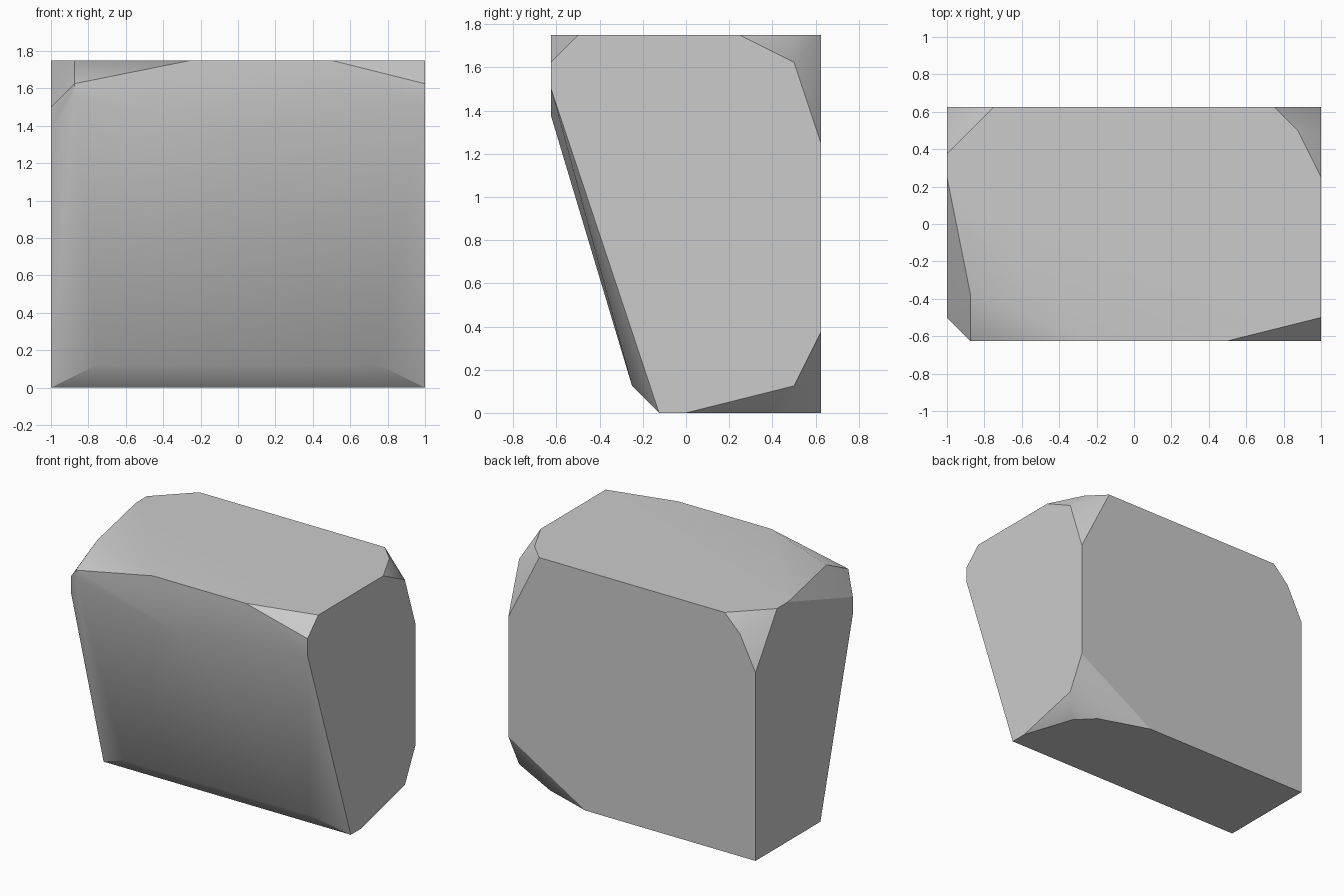
import bpy
import bmesh
import math

if "Cube" in bpy.data.objects:
    bpy.data.objects.remove(bpy.data.objects["Cube"], do_unlink=True)

GRID = 1 / 8  # corner points below are given in grid steps


def make_material(name, colour):
    material = bpy.data.materials.new(name)
    material.use_nodes = True
    material.diffuse_color = colour
    material.node_tree.nodes["Principled BSDF"].inputs["Base Color"].default_value = colour
    return material


# Corner clusters of the chipped stone block
corners = {
    "front_left_top": [(4, -5, 14), (8, -4, 14), (8, -5, 13), (8, -5, 12)],
    "front_left_bottom": [(8, -1, 0), (6, -2, 1)],
    "front_middle": [(0, -5, 11), (-2, -5, 14)],
    "front_right_bottom": [(-8, -1, 0), (-6, -2, 1)],
    "front_right_top": [(-8, -4, 11), (-8, -4, 12), (-7, -5, 13),
                        (-7, -5, 12.5), (-7, -3, 14), (-8, 2, 14)],
    "back_right_top": [(-8, 3, 14), (-6, 5, 14), (-7, 5, 13), (-8, 5, 11)],
    "back_right_bottom": [(-8, 5, 0)],
    "back_left_top": [(8, 2, 14), (8, 4, 13), (8, 5, 10), (7, 4, 14), (6, 5, 14)],
    "back_left_bottom": [(8, 5, 3), (8, 4, 1), (8, 0, 0), (7, 3, 0), (6, 4, 0), (3, 5, 0)],
}

# Wrap the corners in a convex skin and merge flat areas into single faces
bm = bmesh.new()
for cluster in corners.values():
    for point in cluster:
        bm.verts.new([c * GRID for c in point])
hull = bmesh.ops.convex_hull(bm, input=bm.verts)
loose = {g for g in hull["geom_interior"] + hull["geom_unused"]
         if isinstance(g, bmesh.types.BMVert)}
bmesh.ops.delete(bm, geom=list(loose), context="VERTS")
bmesh.ops.dissolve_limit(bm, angle_limit=math.radians(1), verts=bm.verts, edges=bm.edges)
bmesh.ops.recalc_face_normals(bm, faces=bm.faces)

mesh = bpy.data.meshes.new("stone_block")
bm.to_mesh(mesh)
bm.free()
stone_block = bpy.data.objects.new("stone_block", mesh)
bpy.context.collection.objects.link(stone_block)
mesh.materials.append(make_material("stone_grey", (0.6, 0.6, 0.6, 1)))

# Soft shading across shallow edges, crisp chips elsewhere
bpy.ops.object.select_all(action="DESELECT")
stone_block.select_set(True)
bpy.context.view_layer.objects.active = stone_block
bpy.ops.object.shade_smooth_by_angle(angle=math.radians(30))
